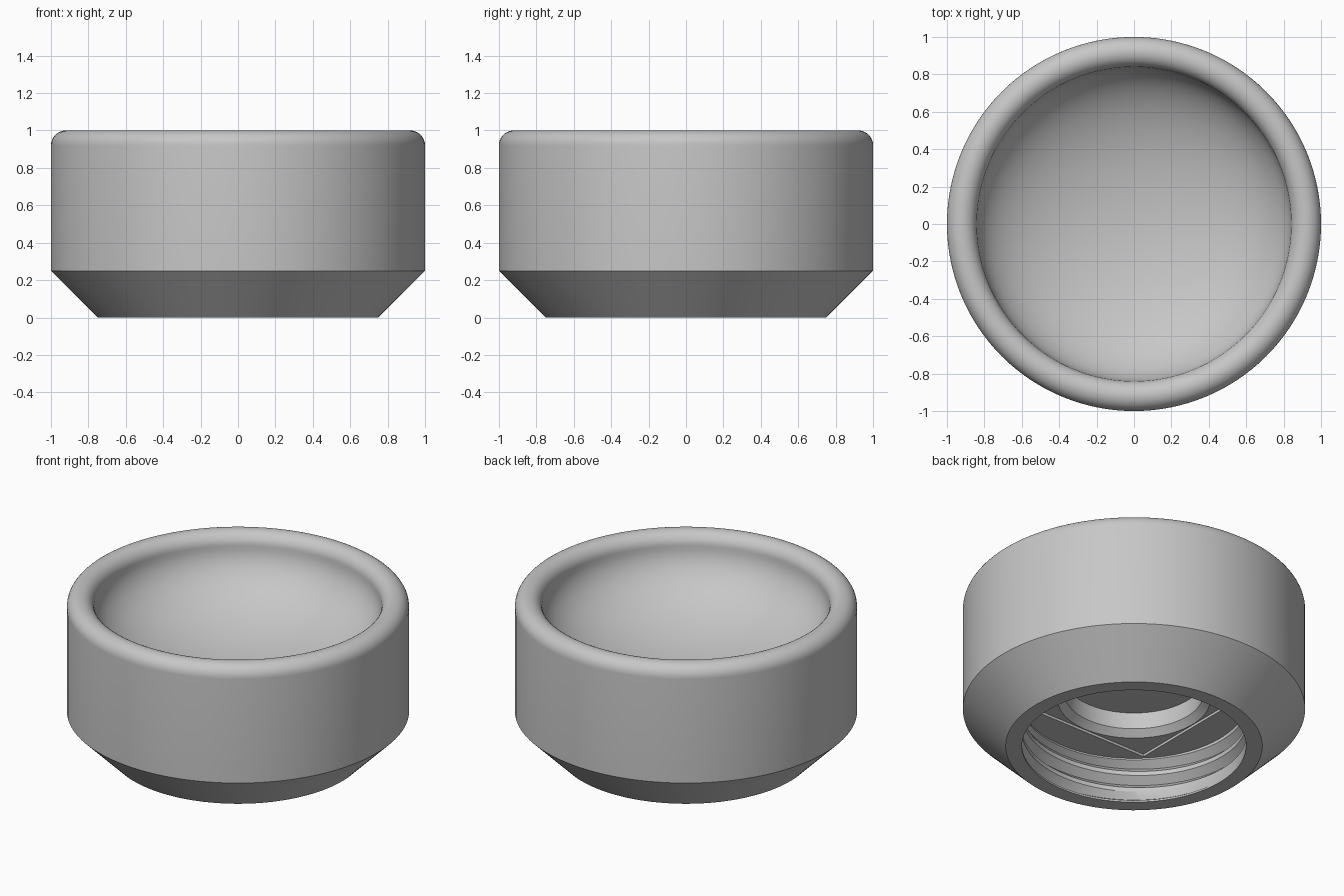
import bpy, bmesh
from math import sin, cos, pi

default_cube = bpy.data.objects.get("Cube")
if default_cube:
    bpy.data.objects.remove(default_cube, do_unlink=True)

SEGMENTS = 128
TURN = 2 * pi

grey = bpy.data.materials.new("plain_grey")
colour = (0.57, 0.57, 0.57, 1)
grey.diffuse_color = colour
grey.use_nodes = True
grey.node_tree.nodes["Principled BSDF"].inputs["Base Color"].default_value = colour


# Each row is a function of the angle that returns (radius, height)
def circle(r, z):
    return lambda a: (r, z)


def square(half, z):
    return lambda a: (half / max(abs(cos(a)), abs(sin(a))), z)


def thread_row(depth, z, pitch, minor, low, high):
    def row(a):
        height = min(max(z + pitch * a / TURN, low), high)
        # The groove fades out towards both ends
        fade = min(1, (height - low) / 0.03, (high - height) / 0.03)
        return minor + depth * fade, height
    return row


rows = []

# Dished top: a flattened bowl that meets the rim upright
fillet = 0.08
rim_r, rim_z = 1 - fillet, 1 - fillet
bowl_r, bowl_depth = rim_r - fillet, 0.41
for i in range(25):
    t = pi / 2 * i / 24
    rows.append(circle(bowl_r * sin(t), rim_z - bowl_depth * cos(t)))

# Half-round rim
for i in range(1, 19):
    t = pi * (1 - i / 18)
    rows.append(circle(rim_r + fillet * cos(t), rim_z + fillet * sin(t)))

# Straight side, chamfer and flat foot
ceiling = 0.295
minor = 0.655
rows += [circle(1, 0.25), circle(0.75, 0), circle(minor, 0)]

# Helical thread inside the opening
pitch = 0.11
low, high = 0.012, ceiling - 0.01
for turn in range(-2, 4):
    for offset, depth in ((0, 0), (0.25, 0), (0.62, 0.045)):
        rows.append(thread_row(depth, (turn + offset) * pitch, pitch, minor, low, high))

# Square recess in the ceiling, then the chamfered round pocket
step = ceiling + 0.016
rows += [circle(minor, ceiling),
         square(0.45, ceiling), square(0.45, step),
         circle(0.445, step), circle(0.405, step + 0.04),
         circle(0.405, 0.457), circle(0, 0.457)]

# Skin the rows; the two seam columns merge, joining the thread turns
bm = bmesh.new()
grid = []
for row in rows:
    ring = []
    for j in range(SEGMENTS + 1):
        a = TURN * j / SEGMENTS
        r, z = row(a)
        ring.append(bm.verts.new((r * cos(a), r * sin(a), z)))
    grid.append(ring)
for upper, lower in zip(grid, grid[1:]):
    for j in range(SEGMENTS):
        bm.faces.new((upper[j], lower[j], lower[j + 1], upper[j + 1]))
bmesh.ops.remove_doubles(bm, verts=bm.verts, dist=0.00002)
bmesh.ops.recalc_face_normals(bm, faces=bm.faces)

mesh = bpy.data.meshes.new("threaded_cap")
bm.to_mesh(mesh)
bm.free()
mesh.materials.append(grey)
cap = bpy.data.objects.new("threaded_cap", mesh)
bpy.context.collection.objects.link(cap)

for other in bpy.context.selected_objects:
    other.select_set(False)
cap.select_set(True)
bpy.context.view_layer.objects.active = cap
bpy.ops.object.shade_smooth_by_angle(angle=pi / 6)
